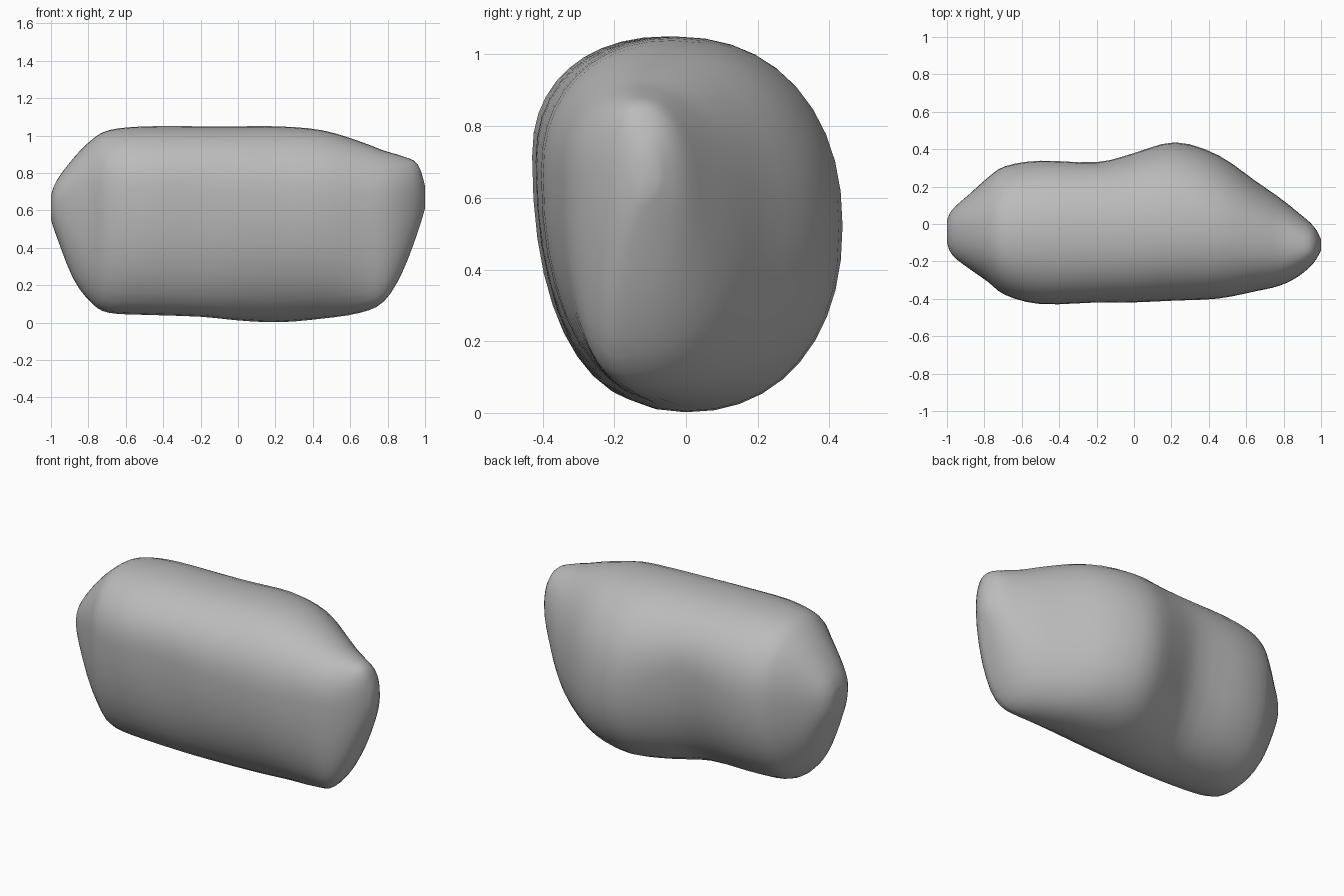
import bpy
import bmesh
import math

cube = bpy.data.objects.get("Cube")
if cube:
    bpy.data.objects.remove(cube, do_unlink=True)

SIDES = 40
STEPS = 3
ROUNDNESS = 2.2

# Rock sections from end to end:
# x, front y, back y, bottom z, top z, crest y, base y, front z, back z
SECTIONS = [
    (-1, -.10, .02, .55, .68, -.04, -.04, .62, .62),
    (-.97, -.17, .08, .46, .76, -.04, -.05, .64, .62),
    (-.88, -.24, .16, .23, .88, -.04, -.07, .67, .62),
    (-.78, -.31, .25, .10, .98, -.05, -.09, .69, .63),
    (-.69, -.38, .31, .05, 1.03, -.05, -.1, .71, .64),
    (-.5, -.43, .34, .04, 1.05, -.05, -.1, .72, .66),
    (-.2, -.42, .33, .03, 1.05, -.05, -.1, .72, .71),
    (0, -.42, .38, .01, 1.05, -.04, -.04, .7, .62),
    (.22, -.41, .44, 0, 1.05, -.03, 0, .68, .52),
    (.45, -.40, .37, .02, 1.03, -.05, -.02, .67, .5),
    (.65, -.36, .23, .05, .97, -.09, -.1, .66, .5),
    (.78, -.33, .14, .11, .92, -.12, -.18, .66, .52),
    (.88, -.28, .06, .27, .89, -.13, -.18, .66, .58),
    (.96, -.21, -.01, .48, .85, -.13, -.15, .67, .65),
    (1, -.14, -.08, .61, .73, -.11, -.11, .67, .67),
]


def spline(a, b, c, d, t):
    """Smooth blend from b to c."""
    return b + t * (c - a + t * (2 * a - 5 * b + 4 * c - d
                                 + t * (3 * (b - c) + d - a))) / 2


def smooth_sections():
    last = len(SECTIONS) - 1
    for i in range(last):
        near = [SECTIONS[min(max(k, 0), last)] for k in range(i - 1, i + 3)]
        for s in range(STEPS):
            yield [spline(*vals, s / STEPS) for vals in zip(*near)]
    yield SECTIONS[-1]


def section_points(section):
    """Closed outline through the front, top, back and bottom extremes."""
    x, front, back, low, high, crest, base, front_z, back_z = section
    for k in range(SIDES):
        angle = math.tau * k / SIDES
        c, s = math.cos(angle), math.sin(angle)
        u = math.copysign(abs(c) ** (2 / ROUNDNESS), c)
        v = math.copysign(abs(s) ** (2 / ROUNDNESS), s)
        mid_y = crest if s > 0 else base
        mid_z = back_z if c > 0 else front_z
        y = mid_y + u * ((back - mid_y) if c > 0 else (mid_y - front))
        z = mid_z + v * ((high - mid_z) if s > 0 else (mid_z - low))
        yield x, y, z


# Stone material
stone = bpy.data.materials.new("stone grey")
stone.use_nodes = True
grey = (.5, .5, .5, 1)
stone.diffuse_color = grey
stone.node_tree.nodes["Principled BSDF"].inputs["Base Color"].default_value = grey

# Loft the boulder and close both ends
bm = bmesh.new()
rings = [[bm.verts.new(p) for p in section_points(s)] for s in smooth_sections()]
for ring, following in zip(rings, rings[1:]):
    for k in range(SIDES):
        n = (k + 1) % SIDES
        bm.faces.new((ring[k], ring[n], following[n], following[k]))
for end in (rings[0], rings[-1]):
    cap = bm.faces.new(end)
    bmesh.ops.poke(bm, faces=[cap])

# Soften the surface slightly
inner = [v for ring in rings[STEPS:-STEPS] for v in ring]
bmesh.ops.smooth_vert(bm, verts=inner, factor=.4,
                      use_axis_x=True, use_axis_y=True, use_axis_z=True)
bmesh.ops.recalc_face_normals(bm, faces=bm.faces)
for face in bm.faces:
    face.smooth = True

mesh = bpy.data.meshes.new("boulder")
bm.to_mesh(mesh)
bm.free()
mesh.materials.append(stone)
boulder = bpy.data.objects.new("boulder", mesh)
bpy.context.collection.objects.link(boulder)
